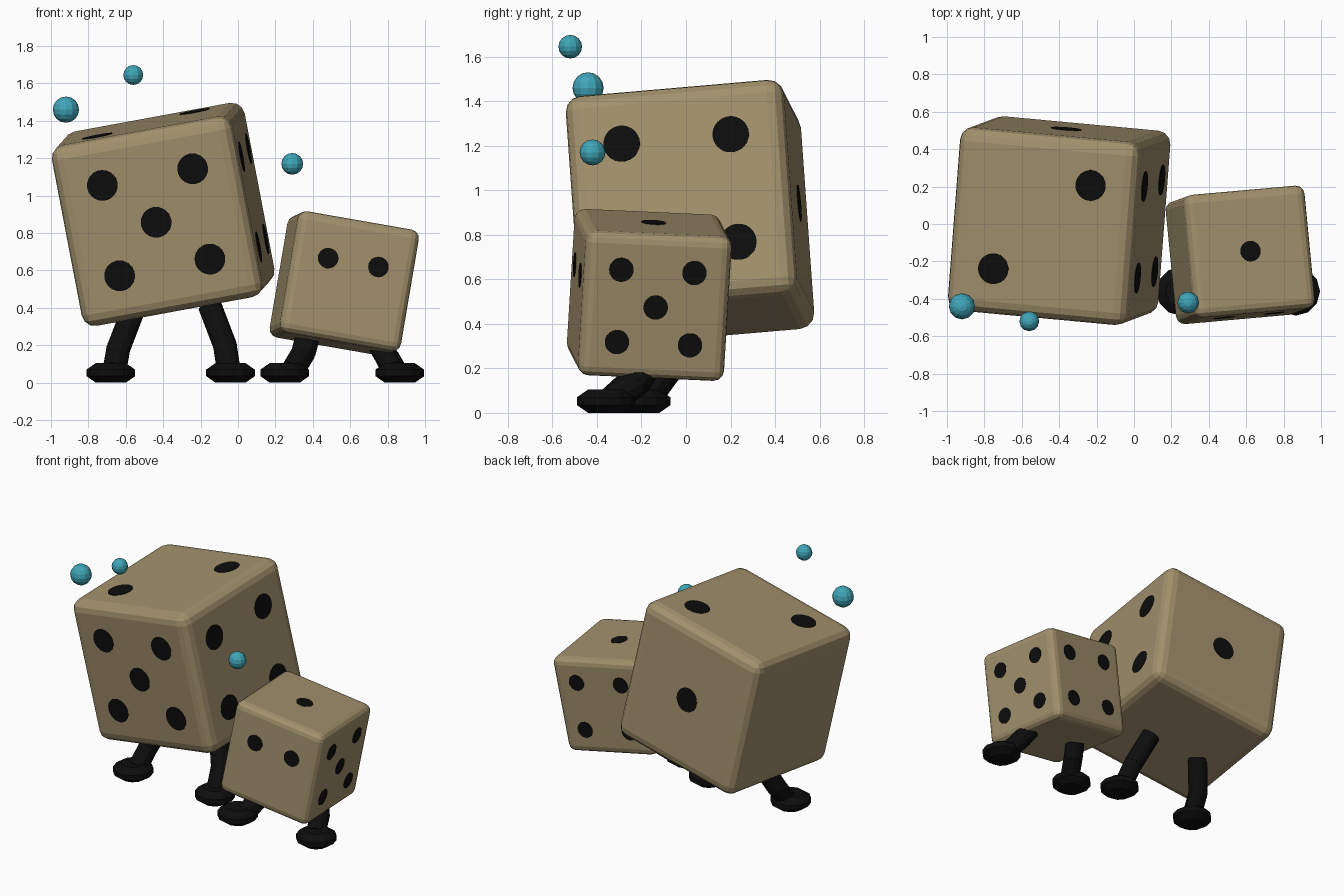
import bpy
import bmesh
from math import radians
from mathutils import Matrix, Vector, Euler

if "Cube" in bpy.data.objects:
    bpy.data.objects.remove(bpy.data.objects["Cube"], do_unlink=True)


def make_material(name, rgb):
    mat = bpy.data.materials.new(name)
    mat.use_nodes = True
    color = (*rgb, 1.0)
    mat.diffuse_color = color
    bsdf = mat.node_tree.nodes["Principled BSDF"]
    bsdf.inputs["Base Color"].default_value = color
    bsdf.inputs["Roughness"].default_value = 0.8
    return mat


TAN = make_material("tan", (0.36, 0.28, 0.15))
BLACK = make_material("black", (0.004, 0.004, 0.004))
TEAL = make_material("teal", (0.05, 0.38, 0.48))


def add_object(name, bm, mat, matrix=None):
    mesh = bpy.data.meshes.new(name)
    bm.to_mesh(mesh)
    bm.free()
    mesh.materials.append(mat)
    obj = bpy.data.objects.new(name, mesh)
    if matrix is not None:
        obj.matrix_world = matrix
    bpy.context.collection.objects.link(obj)
    return obj


# Pip layouts in units of the standard pip offset
ONE = [(0, 0)]
TWO = [(1, 1), (-1, -1)]
FOUR = [(a, b) for a in (-1, 1) for b in (-1, 1)]
FIVE = FOUR + ONE
EYES = [(-0.83, 0.6), (0.83, 0.6)]

# Each side: outward normal, horizontal axis, vertical axis
X, Y, Z = Vector((1, 0, 0)), Vector((0, 1, 0)), Vector((0, 0, 1))
SIDES = {"front": (-Y, X, Z), "back": (Y, -X, Z),
         "left": (X, Y, Z), "top": (Z, X, Y)}


def make_die(name, center, angles, half, bevel, layouts):
    rotation = Euler([radians(a) for a in angles]).to_matrix().to_4x4()
    matrix = Matrix.Translation(center) @ rotation

    # Rounded body
    bm = bmesh.new()
    bmesh.ops.create_cube(bm, size=2 * half)
    body = add_object(name + "_body", bm, TAN, matrix)
    mod = body.modifiers.new("rounding", "BEVEL")
    mod.width = bevel
    mod.segments = 3

    # Thin round pips on each marked side
    for side, layout in layouts.items():
        normal, across, up = SIDES[side]
        basis = Matrix((across, up, normal)).transposed().to_4x4()
        bm = bmesh.new()
        for a, b in layout:
            spot = normal * half + (across * a + up * b) * half / 2
            bmesh.ops.create_cone(
                bm, cap_ends=True, segments=32, radius1=half / 6,
                radius2=half / 6, depth=0.006,
                matrix=Matrix.Translation(spot) @ basis)
        add_object(f"{name}_{side}_pips", bm, BLACK, matrix)


def make_limb(name, points, radius):
    # Round segments joined by a ball at the knee
    bm = bmesh.new()
    points = [Vector(p) for p in points]
    for a, b in zip(points, points[1:]):
        turn = (b - a).to_track_quat("Z", "Y").to_matrix().to_4x4()
        bmesh.ops.create_cone(
            bm, cap_ends=True, segments=12, radius1=radius, radius2=radius,
            depth=(b - a).length,
            matrix=Matrix.Translation((a + b) / 2) @ turn)
    for p in points[1:-1]:
        bmesh.ops.create_uvsphere(bm, u_segments=12, v_segments=6,
                                  radius=radius, matrix=Matrix.Translation(p))
    add_object(name, bm, BLACK)


def make_foot(name, x, y):
    # Flat pad with tapered top and bottom
    bm = bmesh.new()
    profile = [(0.08, 0.0), (0.13, 0.035), (0.13, 0.07), (0.08, 0.105)]
    for (r1, z1), (r2, z2) in zip(profile, profile[1:]):
        bmesh.ops.create_cone(
            bm, cap_ends=True, segments=12, radius1=r1, radius2=r2,
            depth=z2 - z1, matrix=Matrix.Translation((x, y, (z1 + z2) / 2)))
    add_object(name, bm, BLACK)


make_die("large_die", (-0.40, 0.018, 0.90), (5, -10.4, -5.3), 0.493, 0.07,
         {"front": FIVE, "back": ONE, "left": FOUR, "top": TWO})
make_die("small_die", (0.568, -0.165, 0.53), (-2.6, 9.9, 5.1), 0.33, 0.047,
         {"front": EYES, "back": FOUR, "left": FIVE, "top": ONE})

# Legs: ankle, knee, hip
LEGS = {
    "large_right": [(-0.66, -0.17, 0.07), (-0.64, -0.09, 0.18), (-0.56, 0.0, 0.39)],
    "large_left": [(-0.05, -0.17, 0.07), (-0.07, -0.09, 0.2), (-0.15, 0.0, 0.41)],
    "small_right": [(0.29, -0.33, 0.06), (0.35, -0.22, 0.16), (0.37, -0.18, 0.24)],
    "small_left": [(0.84, -0.33, 0.06), (0.80, -0.23, 0.13), (0.76, -0.18, 0.2)],
}
for name, points in LEGS.items():
    make_limb(name + "_leg", points, 0.065)

for name, x, y in [("large_right", -0.68, -0.2), ("large_left", -0.04, -0.2),
                   ("small_right", 0.25, -0.36), ("small_left", 0.865, -0.36)]:
    make_foot(name + "_foot", x, y)

# Floating drops
for i, (x, y, z, r) in enumerate([(-0.92, -0.44, 1.46, 0.07),
                                  (-0.56, -0.52, 1.645, 0.053),
                                  (0.29, -0.42, 1.17, 0.058)]):
    bm = bmesh.new()
    bmesh.ops.create_uvsphere(bm, u_segments=12, v_segments=8, radius=r,
                              matrix=Matrix.Translation((x, y, z)))
    add_object(f"floating_drop_{i + 1}", bm, TEAL)
